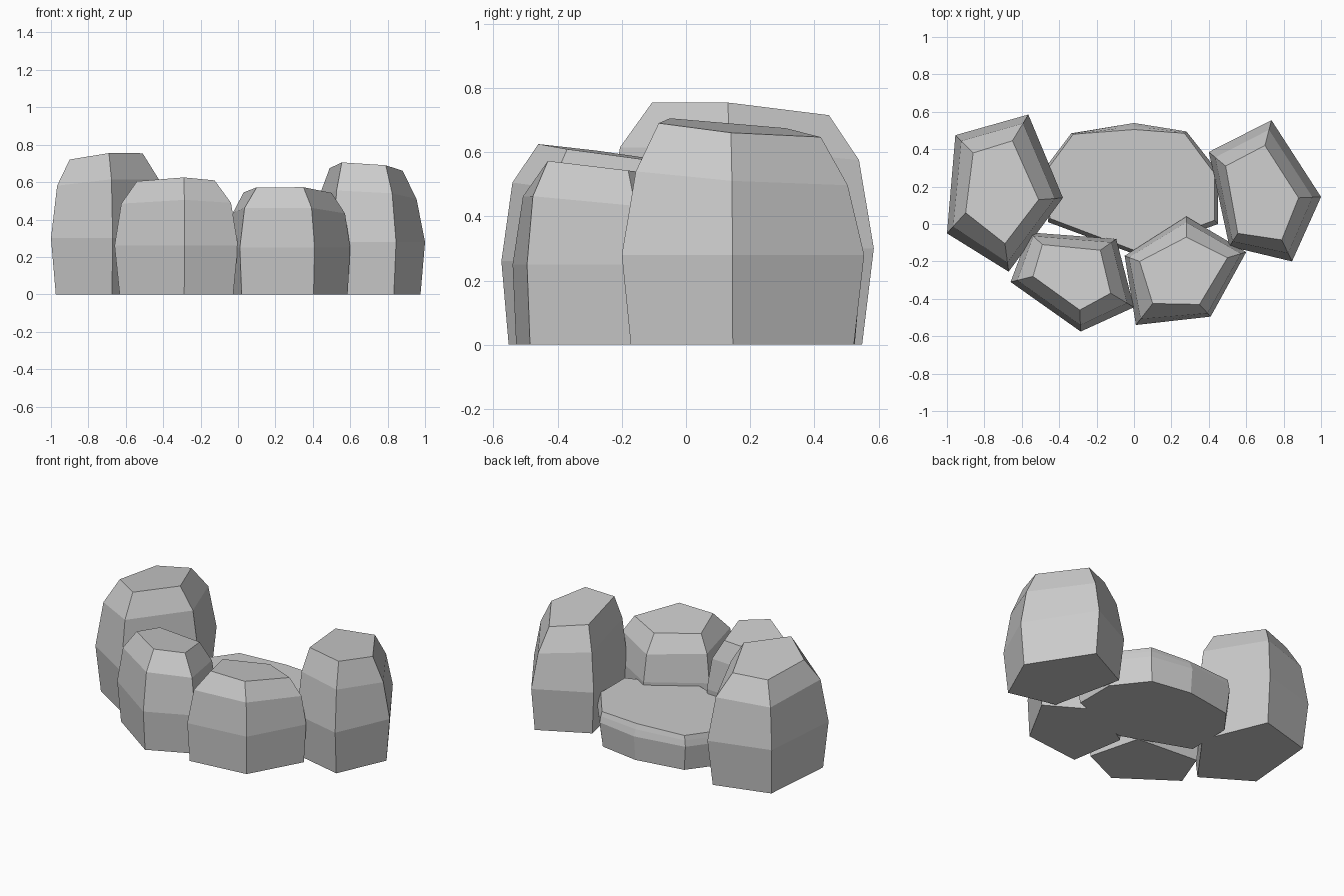
import bpy
import bmesh
from mathutils import Vector

default_cube = bpy.data.objects.get("Cube")
if default_cube:
    bpy.data.objects.remove(default_cube, do_unlink=True)

# Single stone colour
STONE = (0.6, 0.6, 0.6, 1.0)
stone = bpy.data.materials.new("stone_grey")
stone.use_nodes = True
stone.diffuse_color = STONE
shader = next(n for n in stone.node_tree.nodes if n.type == "BSDF_PRINCIPLED")
shader.inputs["Base Color"].default_value = STONE
shader.inputs["Roughness"].default_value = 0.9


def make_rock(name, waist, crown, waist_z, peak, slope, foot=0.92, shoulder=0.33, drop=0.14):
    """Faceted rock: foot, waist, shoulder and tilted crown rings, bridged by flat faces.

    The crown lies on a plane that passes through height `peak` at its first point.
    """
    waist = [Vector(p) for p in waist]
    crown = [Vector(p) for p in crown]
    centre = sum(waist, Vector((0, 0))) / len(waist)
    tilt = Vector(slope)
    heights = [peak + tilt.dot(p - crown[0]) for p in crown]

    rings = [
        [(*centre.lerp(p, foot), 0) for p in waist],
        [(*p, waist_z) for p in waist],
        [(*p.lerp(q, shoulder), z - drop) for p, q, z in zip(waist, crown, heights)],
        [(*q, z) for q, z in zip(crown, heights)],
    ]

    bm = bmesh.new()
    loops = [[bm.verts.new(co) for co in ring] for ring in rings]
    count = len(waist)
    for low, high in zip(loops, loops[1:]):
        for i in range(count):
            j = (i + 1) % count
            bm.faces.new((low[i], low[j], high[j], high[i]))
    bm.faces.new(loops[0])
    bm.faces.new(loops[-1])
    bmesh.ops.recalc_face_normals(bm, faces=bm.faces)

    mesh = bpy.data.meshes.new(name)
    bm.to_mesh(mesh)
    bm.free()
    mesh.materials.append(stone)
    rock = bpy.data.objects.new(name, mesh)
    bpy.context.collection.objects.link(rock)
    return rock


# Tall rocks at either end of the arc
make_rock(
    "right_tall_rock",
    waist=[(-.67, -.255), (-.38, .14), (-.565, .585), (-.955, .475), (-1, -.05)],
    crown=[(-.69, -.105), (-.51, .13), (-.65, .445), (-.86, .38), (-.9, .06)],
    waist_z=.3, peak=.755, slope=(.1, -.08), foot=.91,
)
make_rock(
    "left_tall_rock",
    waist=[(.845, -.2), (1, .145), (.735, .555), (.4, .385), (.51, -.12)],
    crown=[(.79, -.085), (.88, .14), (.7, .42), (.49, .31), (.555, -.05)],
    waist_z=.28, peak=.69, slope=(-.08, -.1), shoulder=.38, drop=.15,
)

# Shorter rocks at the front
make_rock(
    "front_right_rock",
    waist=[(-.285, -.575), (0, -.445), (-.095, -.08), (-.56, -.045), (-.66, -.31)],
    crown=[(-.29, -.46), (-.125, -.37), (-.18, -.14), (-.49, -.11), (-.54, -.28)],
    waist_z=.26, peak=.625, slope=(-.02, -.14), shoulder=.3, drop=.12,
)
make_rock(
    "front_left_rock",
    waist=[(.01, -.54), (.41, -.495), (.6, -.15), (.28, .04), (-.05, -.17)],
    crown=[(.1, -.425), (.35, -.43), (.5, -.18), (.28, -.07), (.03, -.2)],
    waist_z=.25, peak=.572, slope=(0, -.12), foot=.96, shoulder=.28, drop=.11,
)

# Low flat slab filling the middle
make_rock(
    "middle_slab",
    waist=[(0, -.16), (.45, 0), (.45, .28), (.28, .495),
           (0, .54), (-.335, .485), (-.46, .32), (-.46, .01)],
    crown=[(0, -.14), (.43, .02), (.43, .27), (.27, .485),
           (0, .505), (-.325, .48), (-.45, .31), (-.45, .03)],
    waist_z=.16, peak=.23, slope=(0, 0), foot=.95, shoulder=.5, drop=.03,
)
